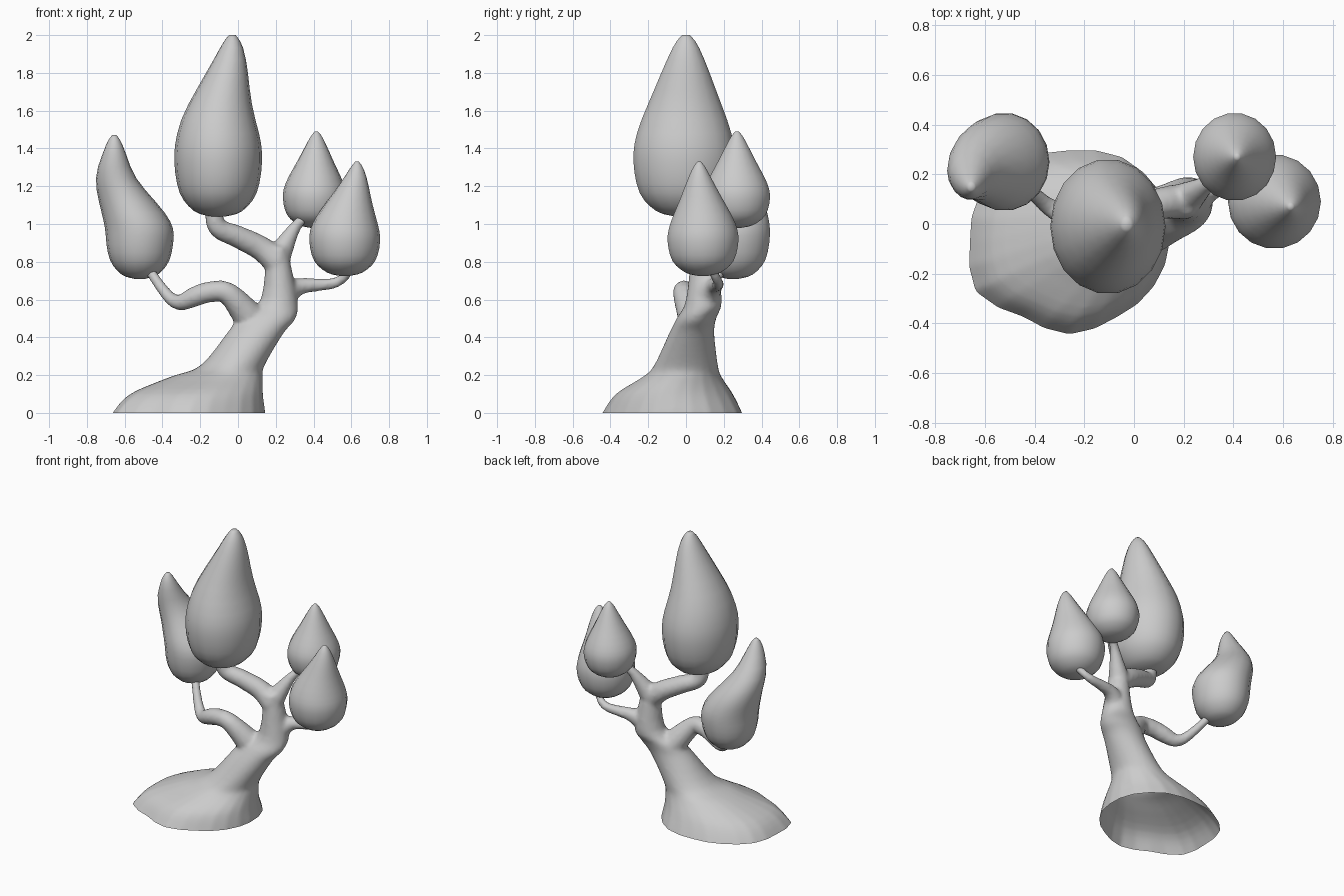
import bpy, bmesh, math
from mathutils import Vector

if "Cube" in bpy.data.objects:
    bpy.data.objects.remove(bpy.data.objects["Cube"])


def catmull(rows, sub):
    """Smoothly interpolate a list of equal-length tuples."""
    out = []
    for i in range(len(rows) - 1):
        a, b = rows[max(i - 1, 0)], rows[i]
        c, d = rows[i + 1], rows[min(i + 2, len(rows) - 1)]
        for s in range(sub):
            t = s / sub
            out.append([0.5 * (2 * q + (r - p) * t + (2 * p - 5 * q + 4 * r - w) * t * t
                               + (3 * q - p - 3 * r + w) * t ** 3)
                        for p, q, r, w in zip(a, b, c, d)])
    return out + [list(rows[-1])]


def circle(n, rx, ry):
    return [Vector((rx * math.cos(math.tau * i / n), ry * math.sin(math.tau * i / n), 0))
            for i in range(n)]


def skin(bm, loops):
    """Bridge rings of points and cap both ends."""
    rings = [[bm.verts.new(p) for p in loop] for loop in loops]
    n = len(rings[0])
    for a, b in zip(rings, rings[1:]):
        for i in range(n):
            j = (i + 1) % n
            bm.faces.new((a[i], a[j], b[j], b[i]))
    bm.faces.new(rings[0][::-1])
    bm.faces.new(rings[-1])


def tube(bm, rows, n=12, sub=5):
    """Tapered limb along x, y, z, radius rows."""
    pts = catmull(rows, sub)
    loops = []
    for k, (x, y, z, r) in enumerate(pts):
        t = Vector(pts[min(k + 1, len(pts) - 1)][:3]) - Vector(pts[max(k - 1, 0)][:3])
        q = t.to_track_quat('Z', 'Y')
        loops.append([Vector((x, y, z)) + q @ v for v in circle(n, r, r)])
    skin(bm, loops)


def finish(bm, name):
    bmesh.ops.recalc_face_normals(bm, faces=bm.faces)
    me = bpy.data.meshes.new(name)
    bm.to_mesh(me)
    bm.free()
    me.shade_smooth()
    ob = bpy.data.objects.new(name, me)
    bpy.context.collection.objects.link(ob)
    return ob


# Root mound flowing up into the leaning trunk: x min, x max, y min, y max, z
bm = bmesh.new()
trunk = [(-.68, .14, -.47, .32, -.06), (-.66, .14, -.44, .3, 0), (-.57, .13, -.37, .25, .1),
         (-.36, .13, -.23, .19, .19), (-.2, .14, -.17, .17, .25), (-.06, .24, -.09, .15, .42),
         (0, .305, -.05, .16, .5), (.12, .315, 0, .19, .6), (.15, .26, .03, .155, .88)]
# Uneven outline of the mound, every 30 degrees, fading out upwards
LOBES = [1.01, 1.06, 1.06, .99, 1, 1.04, 1, 1.09, .94, 1.01, .95, .98]
loops = []
for x0, x1, y0, y1, z in catmull(trunk, 4):
    fade = min(max(1 - z / .3, 0), 1)
    ring = circle(24, (x1 - x0) / 2, (y1 - y0) / 2)
    loops.append([Vector(((x0 + x1) / 2, (y0 + y1) / 2, z))
                  + v * (1 + fade * ((LOBES[i // 2] + LOBES[(i + 1) // 2 % 12]) / 2 - 1))
                  for i, v in enumerate(ring)])
skin(bm, loops)

# Branches: left, upper, right back, right
tube(bm, [(.08, .05, .48, .09), (-.05, -.01, .63, .06), (-.15, 0, .64, .056), (-.23, .02, .615, .054),
          (-.31, .05, .585, .042), (-.38, .1, .63, .032), (-.5, .22, .8, .025)])
tube(bm, [(.21, .09, .8, .075), (.12, .085, .872, .066), (0, .05, .932, .06), (-.11, .01, .985, .052),
          (-.13, 0, 1.1, .045)])
tube(bm, [(.21, .1, .82, .07), (.3, .165, .98, .033), (.37, .21, 1.05, .026)])
tube(bm, [(.24, .1, .62, .08), (.33, .15, .67, .045), (.52, .17, .69, .028), (.6, .13, .77, .026)])
wood = finish(bm, "trunk_and_branches")

# Fuse the wood into one skin, then cut the base open at ground level
rm = wood.modifiers.new("fuse", 'REMESH')
rm.mode, rm.voxel_size = 'VOXEL', 0.014
sm = wood.modifiers.new("soften", 'SMOOTH')
sm.factor, sm.iterations = 0.5, 4
bm = bmesh.new()
bm.from_object(wood, bpy.context.evaluated_depsgraph_get())
wood.modifiers.clear()
bmesh.ops.bisect_plane(bm, geom=bm.verts[:] + bm.edges[:] + bm.faces[:],
                       plane_co=(0, 0, 0), plane_no=(0, 0, 1), clear_inner=True)
bm.to_mesh(wood.data)
bm.free()
wood.data.shade_smooth()

# Teardrop profile shared by all foliage: height fraction, radius fraction
DROP = [(0, .13), (.03, .5), (.13, .86), (.3, 1), (.46, .92), (.7, .56), (.93, .21), (1, .05)]


def ease(t, a, b):
    s = min(max((t - a) / (b - a), 0), 1)
    return s * s * (3 - 2 * s)


def foliage(name, body, tip, rx, ry, bend_x=(.4, 1), bend_y=(.4, 1), fullness=1):
    """Teardrop from the body's underside to a tip, leaning between the bend fractions."""
    lo, hi = Vector(body), Vector(tip)
    loops = []
    for t, r in catmull(DROP, 3):
        f = Vector((ease(t, *bend_x), ease(t, *bend_y), t))
        c = lo + (hi - lo) * f
        r = r ** fullness
        loops.append([c + v for v in circle(18, rx * r, ry * r)])
    bm = bmesh.new()
    skin(bm, loops)
    finish(bm, name)


foliage("top_foliage", (-.105, -.01, 1.04), (-.03, 0, 2), .232, .272, (.5, 1), fullness=.86)
foliage("left_foliage", (-.52, .25, .71), (-.655, .15, 1.47), .18, .197, (.3, .78), (.5, 1), .9)
foliage("back_right_foliage", (.405, .27, .98), (.415, .27, 1.49), .167, .177)
foliage("right_foliage", (.565, .09, .725), (.63, .07, 1.33), .187, .19)
